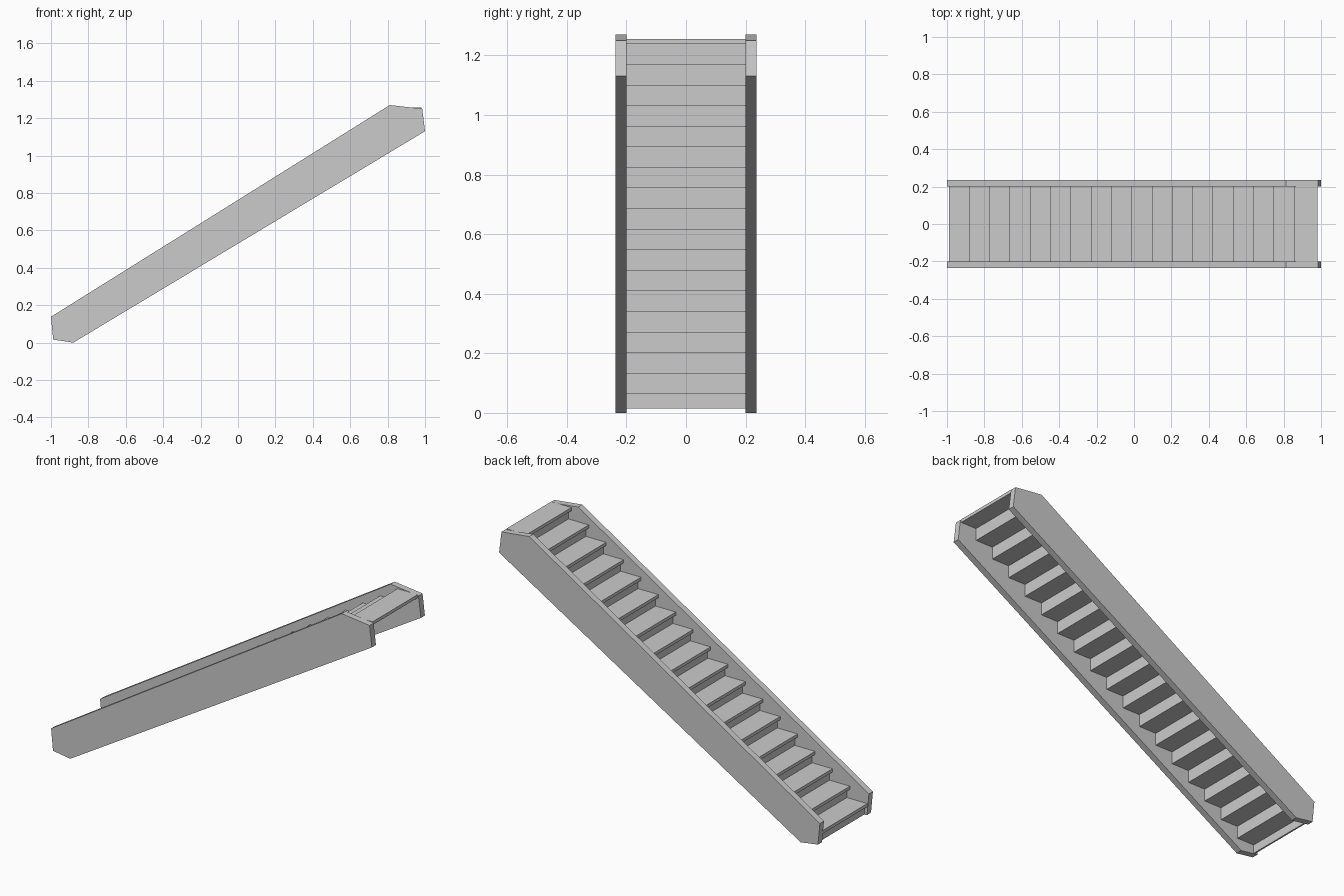
import bpy
import bmesh

cube = bpy.data.objects.get("Cube")
if cube:
    bpy.data.objects.remove(cube, do_unlink=True)

grey = bpy.data.materials.new("plain grey")
grey.use_nodes = True
colour = (0.6, 0.6, 0.6, 1)
grey.diffuse_color = colour
grey.node_tree.nodes["Principled BSDF"].inputs["Base Color"].default_value = colour


def extrude_profile(name, points, y0, y1):
    """Extrude an x-z outline from y0 to y1."""
    bm = bmesh.new()
    face = bm.faces.new([bm.verts.new((x, y0, z)) for x, z in points])
    result = bmesh.ops.extrude_face_region(bm, geom=[face])
    verts = [v for v in result["geom"] if isinstance(v, bmesh.types.BMVert)]
    bmesh.ops.translate(bm, verts=verts, vec=(0, y1 - y0, 0))
    bmesh.ops.recalc_face_normals(bm, faces=bm.faces)
    mesh = bpy.data.meshes.new(name)
    bm.to_mesh(mesh)
    bm.free()
    mesh.materials.append(grey)
    obj = bpy.data.objects.new(name, mesh)
    bpy.context.collection.objects.link(obj)
    return obj


def board(name, x0, x1, z0, z1):
    return extrude_profile(name, [(x0, z0), (x1, z0), (x1, z1), (x0, z1)],
                           -INNER, INNER)


INNER, OUTER = 0.2, 0.236
STEPS, RUN, RISE = 18, 0.1085, 0.0691
FIRST_X, FIRST_Z = -0.99, 0.063
THICK, NOSING = 0.018, 0.018

# Side stringers with clipped ends
outline = [(-1, 0.138), (-0.988, 0.016), (-0.88, 0.0),
           (1, 1.13), (0.985, 1.25), (0.812, 1.27)]
extrude_profile("right_stringer", outline, -OUTER, -INNER)
extrude_profile("left_stringer", outline, INNER, OUTER)

# Treads and risers, ending in a top landing
for i in range(STEPS):
    x = FIRST_X + i * RUN
    z = FIRST_Z + i * RISE
    last = i == STEPS - 1
    riser_x = x + NOSING
    back = 0.98 if last else riser_x + RUN
    board("landing" if last else f"tread_{i + 1}", x, back, z, z + THICK)
    bottom = z - RISE if i else 0.015
    board(f"riser_{i + 1}", riser_x, riser_x + THICK / 2, bottom, z)
